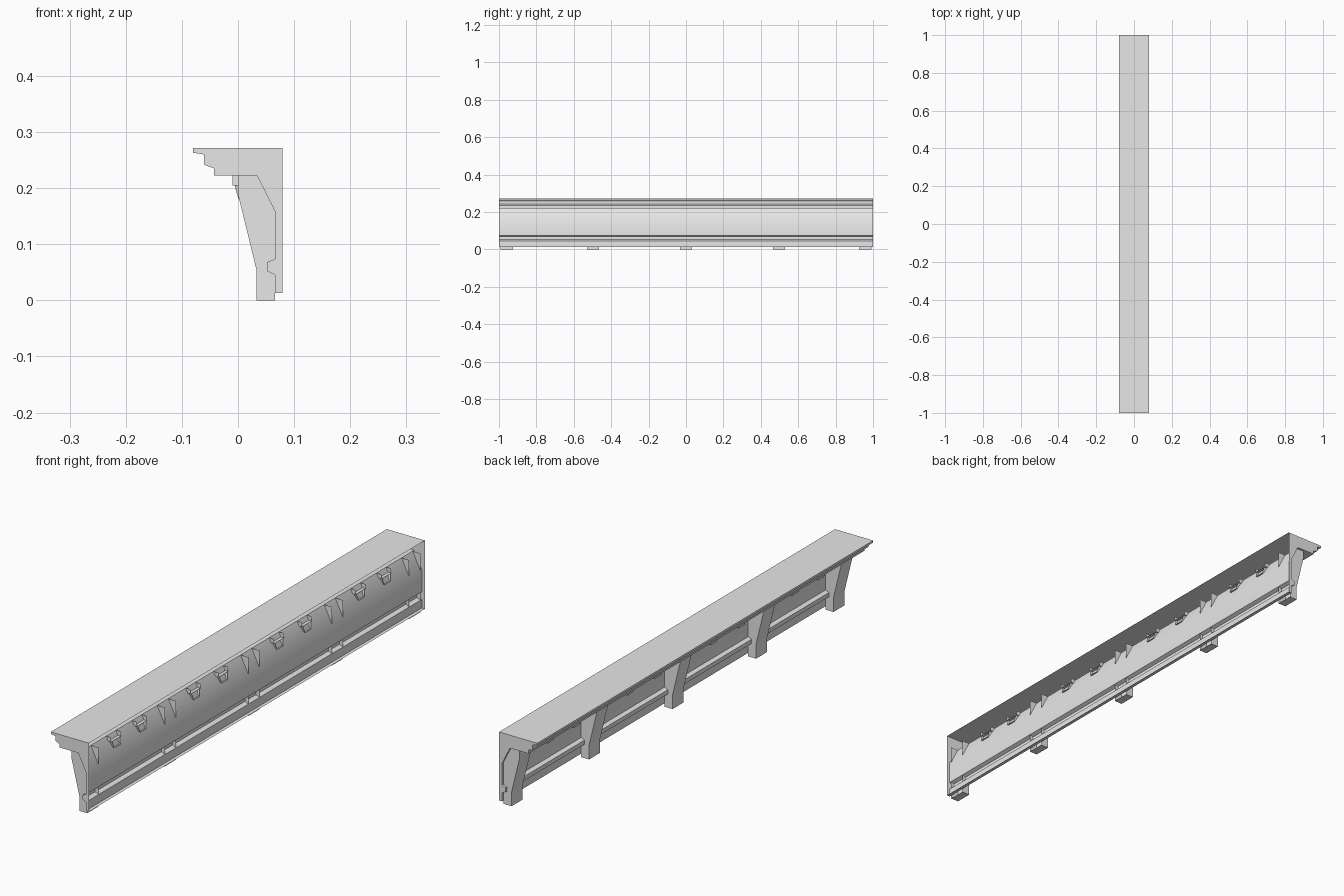
import bpy, bmesh, math

if "Cube" in bpy.data.objects:
    bpy.data.objects.remove(bpy.data.objects["Cube"], do_unlink=True)

grey = bpy.data.materials.new("plain_grey")
grey.use_nodes = True
grey.diffuse_color = (0.8, 0.8, 0.8, 1)
grey.node_tree.nodes["Principled BSDF"].inputs["Base Color"].default_value = (0.8, 0.8, 0.8, 1)


def open_prism(name, chain, y, half, tail=(), taper=0.0):
    """Extrude an open x-z chain along y; the end caps also take in the tail points."""
    bm = bmesh.new()
    points = list(chain) + list(tail)
    top = max(z for x, z in points)

    def ring(side):
        return [bm.verts.new((x, y + side * (half - taper * (top - z)), z)) for x, z in points]

    front, back = ring(-1), ring(1)
    for i in range(len(chain) - 1):
        bm.faces.new((front[i + 1], front[i], back[i], back[i + 1]))
    bm.faces.new(front)
    bm.faces.new(back[::-1])
    mesh = bpy.data.meshes.new(name)
    bm.to_mesh(mesh)
    bm.free()
    mesh.materials.append(grey)
    obj = bpy.data.objects.new(name, mesh)
    bpy.context.collection.objects.link(obj)
    return obj


# Cornice shell: stepped crown, sloping cove and lower moulding, open at the back
shell = open_prism("cornice_shell", [
    (0.079, 0.271), (-0.08, 0.271), (-0.08, 0.263), (-0.061, 0.26),
    (-0.061, 0.242), (-0.043, 0.235), (-0.043, 0.222), (0.034, 0.222),
    (0.066, 0.158), (0.066, 0.074), (0.052, 0.068), (0.052, 0.052),
    (0.066, 0.045), (0.066, 0.013), (0.079, 0.013)], 0, 1.0)
bpy.context.view_layer.objects.active = shell
shell.select_set(True)
bpy.ops.object.shade_smooth_by_angle(angle=math.radians(30))

# Tall brackets, open at the top and back
bracket_ys = [-0.958, -0.497, 0, 0.497, 0.958]
for y in bracket_ys:
    open_prism("bracket", [(0, 0.222), (0, 0.189), (0.033, 0.054), (0.033, 0), (0.066, 0)],
               y, 0.033, tail=[(0.066, 0.222)])

# Two small stepped blocks in every bay
for a, b in zip(bracket_ys, bracket_ys[1:]):
    for t in (1 / 3, 2 / 3):
        y = a + (b - a) * t
        open_prism("block_upper", [(-0.01, 0.222), (-0.01, 0.205), (0.055, 0.205)],
                   y, 0.029, tail=[(0.055, 0.222)])
        open_prism("block_lower", [(-0.006, 0.205), (0.001, 0.18), (0.06, 0.18)],
                   y, 0.024, tail=[(0.055, 0.205)], taper=0.25)
